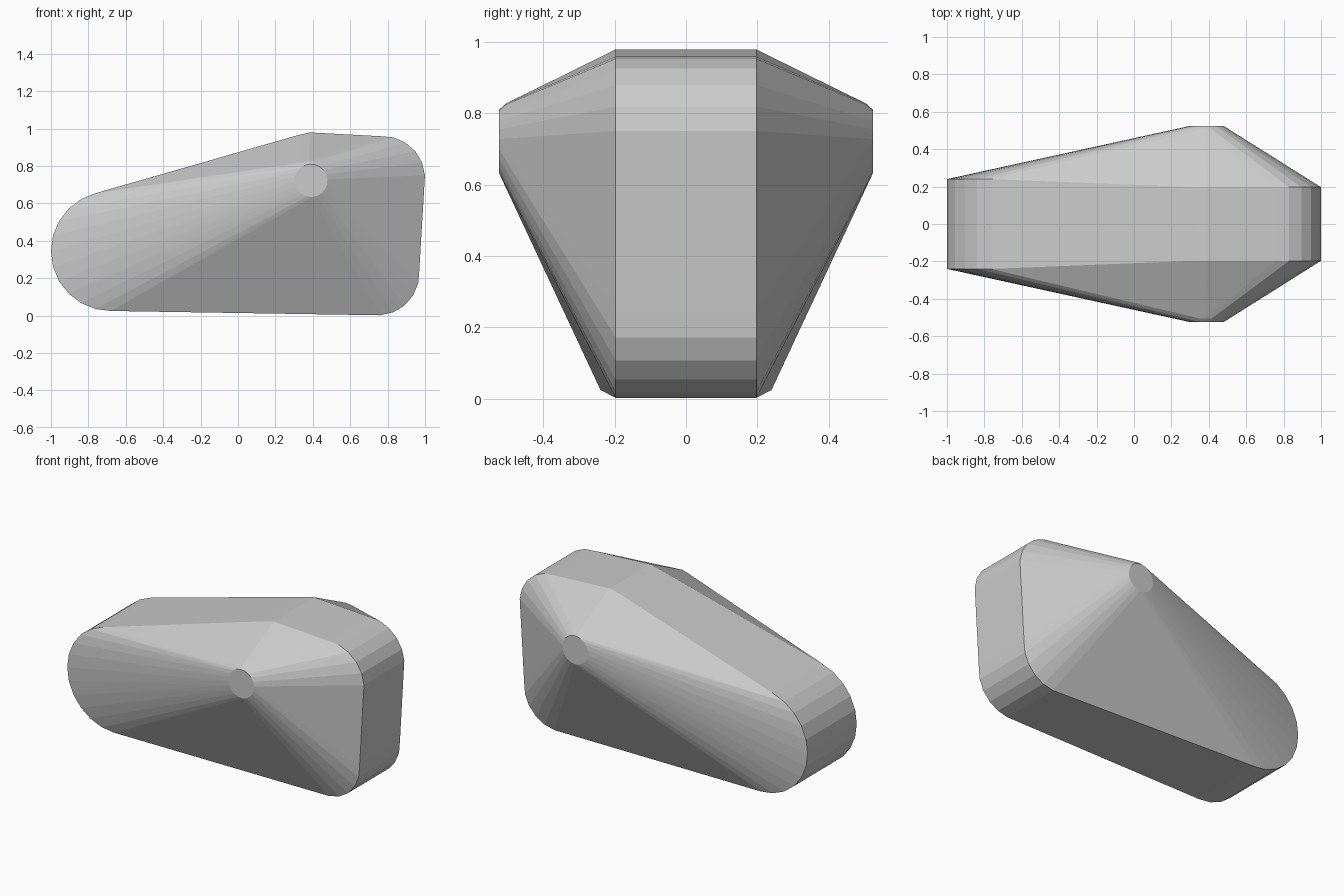
import bpy, bmesh
from math import sin, cos, radians, tau

if "Cube" in bpy.data.objects:
    bpy.data.objects.remove(bpy.data.objects["Cube"])

bm = bmesh.new()


def add_ring(x, z, r, y, n, phase):
    """Matching circles on both sides of the body, facing -y and +y."""
    for side in (-1, 1):
        for i in range(n):
            a = radians(phase) + tau * i / n
            bm.verts.new((x + r * cos(a), side * y, z + r * sin(a)))


# Rounded corners of the body: x, z, radius, half width, segments, phase
add_ring(-0.68, 0.345, 0.32, 0.24, 24, 0)       # large rounded nose
add_ring(0.40, 0.755, 0.225, 0.197, 20, 4)      # top ridge
add_ring(0.775, 0.735, 0.225, 0.197, 20, 4)     # rear upper corner
add_ring(0.745, 0.2265, 0.225, 0.197, 20, 4)    # rear lower corner

# Side bosses with a slightly chamfered rim
add_ring(0.39, 0.722, 0.106, 0.505, 20, 4)
add_ring(0.39, 0.722, 0.088, 0.525, 20, 4)

# Stretch one faceted skin over all the rings
bmesh.ops.convex_hull(bm, input=bm.verts)
bmesh.ops.delete(bm, geom=[v for v in bm.verts if not v.link_faces], context='VERTS')
bmesh.ops.dissolve_limit(bm, angle_limit=radians(0.3), verts=bm.verts, edges=bm.edges)
bmesh.ops.recalc_face_normals(bm, faces=bm.faces)

mesh = bpy.data.meshes.new("faceted_body")
bm.to_mesh(mesh)
bm.free()
body = bpy.data.objects.new("faceted_body", mesh)
bpy.context.collection.objects.link(body)
